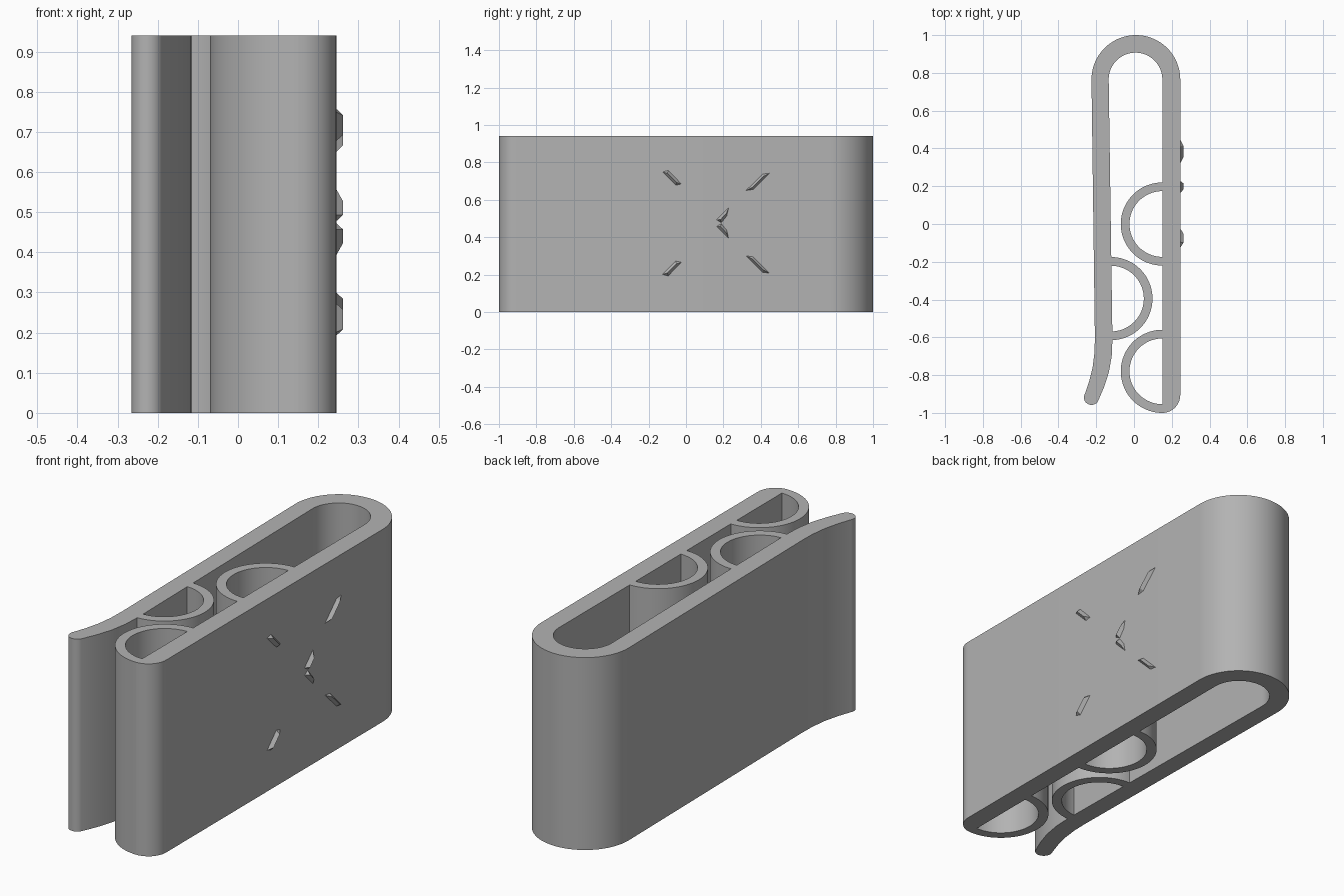
import bpy, bmesh
from math import radians, sin, cos

cube = bpy.data.objects.get("Cube")
if cube:
    bpy.data.objects.remove(cube, do_unlink=True)

HEIGHT = 0.94
MID_Z = 0.475
FACE_X = 0.245

grey = bpy.data.materials.new("mid grey plastic")
grey.use_nodes = True
colour = (0.45, 0.45, 0.45, 1)
grey.diffuse_color = colour
grey.node_tree.nodes["Principled BSDF"].inputs["Base Color"].default_value = colour


def arc(cx, cy, r, start, end, steps=32):
    """Points along a circular arc, angles in degrees."""
    angles = [radians(start + (end - start) * i / steps) for i in range(steps + 1)]
    return [(cx + r * cos(a), cy + r * sin(a)) for a in angles]


def finish(name, bm, smooth):
    bmesh.ops.recalc_face_normals(bm, faces=bm.faces)
    mesh = bpy.data.meshes.new(name)
    bm.to_mesh(mesh)
    bm.free()
    mesh.materials.append(grey)
    obj = bpy.data.objects.new(name, mesh)
    bpy.context.collection.objects.link(obj)
    if smooth:
        bpy.ops.object.select_all(action='DESELECT')
        obj.select_set(True)
        bpy.context.view_layer.objects.active = obj
        bpy.ops.object.shade_smooth_by_angle(angle=radians(30))
    return obj


def extrude_profile(name, points):
    bm = bmesh.new()
    face = bm.faces.new([bm.verts.new((x, y, 0)) for x, y in points])
    result = bmesh.ops.extrude_face_region(bm, geom=[face], use_keep_orig=True)
    top = [v for v in result["geom"] if isinstance(v, bmesh.types.BMVert)]
    bmesh.ops.translate(bm, verts=top, vec=(0, 0, HEIGHT))
    return finish(name, bm, True)


# U-shaped clip: straight arm, rounded bend, sprung arm with flared lip
flare_outer = [(-0.207, -0.6), (-0.209, -0.68), (-0.219, -0.76), (-0.238, -0.835)]
flare_inner = [(-0.157, -0.86), (-0.133, -0.785), (-0.118, -0.7), (-0.114, -0.61)]
clip = (arc(0.15, -0.905, 0.095, -90, 0, 12)
        + arc(0.01, 0.765, 0.235, 0, 180, 48)
        + flare_outer
        + arc(-0.225, -0.918, 0.04, 150, 330, 16)
        + flare_inner
        + arc(0.008, 0.765, 0.142, 180, 0, 48))
extrude_profile("clip_body", clip)

# Half-round gripping loops, alternating between the arms
for name, cx, cy, start in (("front_loop", 0.15, -0.78, 90),
                            ("back_loop", 0.15, 0.0, 90),
                            ("sprung_arm_loop", -0.122, -0.395, -90)):
    extrude_profile(name, arc(cx, cy, 0.22, start, start + 180, 40)
                    + arc(cx, cy, 0.174, start + 180, start, 40))


def raised_mark(name, corners, flip):
    """Ridged bar on the outer face; corners 0-1 and 2-3 are its short ends."""
    bm = bmesh.new()
    pts = [(y, MID_Z + flip * dz) for y, dz in corners]
    base = [bm.verts.new((FACE_X - 0.003, y, z)) for y, z in pts]
    ends = [[(a + b) / 2 for a, b in zip(pts[i], pts[i + 1])] for i in (0, 2)]
    ridge = []
    for near, far in (ends, ends[::-1]):
        y, z = (n + (f - n) * 0.18 for n, f in zip(near, far))
        ridge.append(bm.verts.new((0.262, y, z)))
    a, b, c, d = base
    p, q = ridge
    for loop in ((a, b, p), (b, c, q, p), (c, d, q), (d, a, p, q), (d, c, b, a)):
        bm.faces.new(loop)
    finish(name, bm, False)


# Raised marks, mirrored above and below the middle
marks = {
    "front_mark": [(-0.13, 0.275), (-0.095, 0.285), (-0.02, 0.208), (-0.055, 0.2)],
    "back_mark": [(0.36, 0.178), (0.315, 0.172), (0.41, 0.265), (0.452, 0.27)],
    "chevron_mark": [(0.19, 0.0), (0.16, 0.018), (0.23, 0.087), (0.218, 0.035)],
}
for name, corners in marks.items():
    for side, flip in (("upper", 1), ("lower", -1)):
        raised_mark(f"{side}_{name}", corners, flip)
